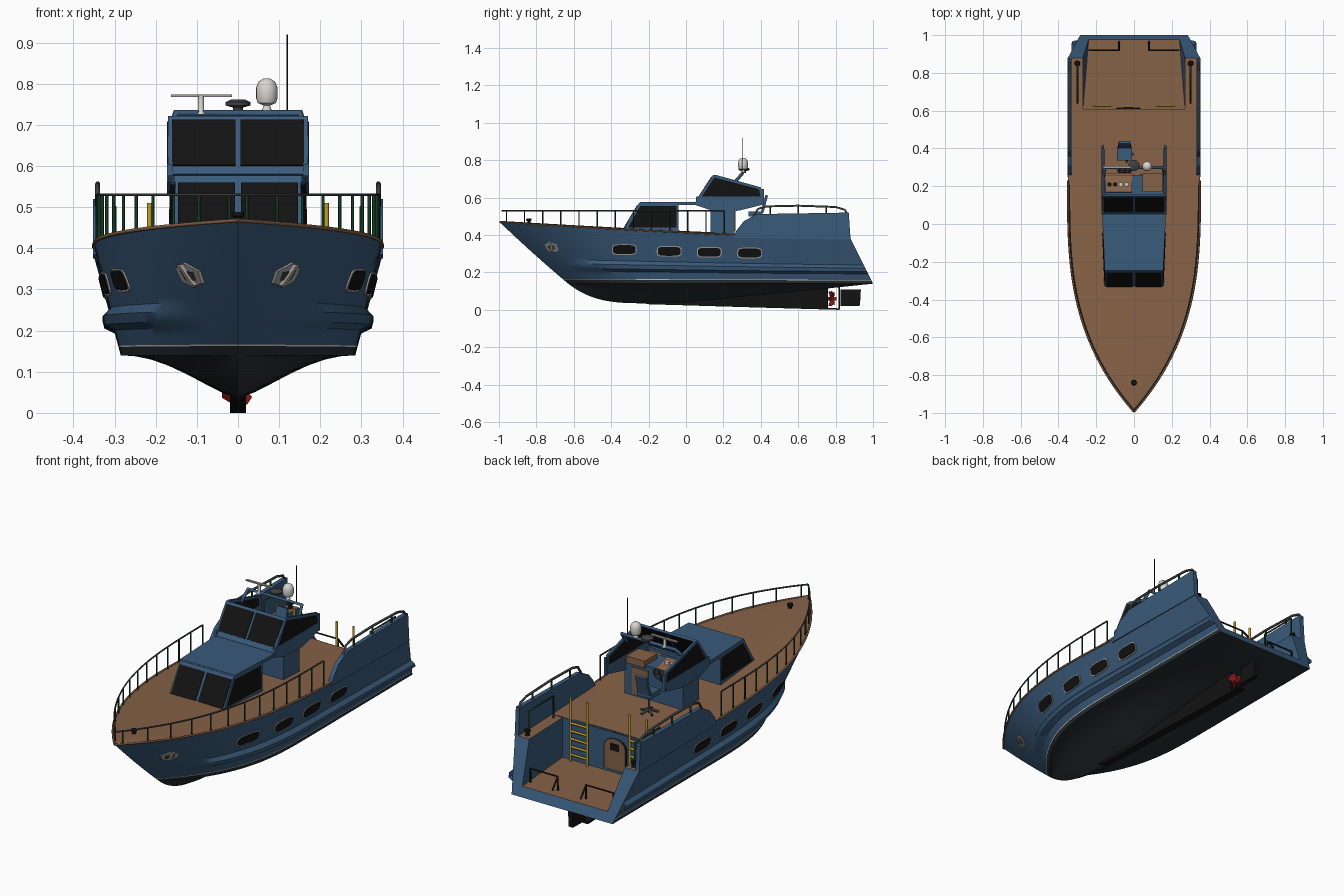
import bpy, bmesh, math
from mathutils import Vector as V

if "Cube" in bpy.data.objects:
    bpy.data.objects.remove(bpy.data.objects["Cube"])

def mat(name, r, g, b):
    m = bpy.data.materials.new(name)
    m.diffuse_color = (r, g, b, 1)
    m.use_nodes = True
    m.node_tree.nodes["Principled BSDF"].inputs["Base Color"].default_value = m.diffuse_color
    return m
BLUE = mat("hull_blue", .042, .103, .195)
BOTTOM = mat("bottom_charcoal", .022, .029, .034)
WOOD = mat("deck_brown", .24, .122, .063)
BLACK = mat("glass_black", .006, .006, .006)
GREY = mat("dark_metal", .05, .052, .055)
GREEN = mat("dark_green", .008, .045, .018)
SILVER = mat("silver", .38, .37, .35)
WHITE = mat("white", .68, .67, .63)
YELLOW = mat("yellow", .55, .36, .03)
RED = mat("red", .3, .012, .012)

def mesh(name, verts, faces, *mats, idx=None, smooth=None):
    me = bpy.data.meshes.new(name)
    me.from_pydata([tuple(v) for v in verts], [], faces)
    for m in mats: me.materials.append(m)
    if idx: me.polygons.foreach_set("material_index", idx)
    bm = bmesh.new(); bm.from_mesh(me)
    bmesh.ops.remove_doubles(bm, verts=bm.verts, dist=1e-5)
    bmesh.ops.recalc_face_normals(bm, faces=bm.faces)
    bm.to_mesh(me); bm.free()
    ob = bpy.data.objects.new(name, me)
    bpy.context.collection.objects.link(ob)
    if smooth:
        bpy.ops.object.select_all(action='DESELECT')
        ob.select_set(True); bpy.context.view_layer.objects.active = ob
        bpy.ops.object.shade_smooth_by_angle(angle=math.radians(smooth))
    return ob

def slab(name, a, b, m, smooth=None):
    """Closed solid between two matching outlines."""
    n = len(a)
    f = [list(range(n)), list(range(n, 2*n))] + [[i, (i+1) % n, n+(i+1) % n, n+i] for i in range(n)]
    return mesh(name, list(a)+list(b), f, m, smooth=smooth)

def side(name, yz, x0, x1, m, mirror=True):
    for s in ((1, -1) if mirror else (1,)):
        slab(name, [(s*x0, y, z) for y, z in yz], [(s*x1, y, z) for y, z in yz], m)

def box(name, x0, x1, y0, y1, z0, z1, m):
    side(name, [(y0, z0), (y1, z0), (y1, z1), (y0, z1)], x0, x1, m, False)

def plate(name, pts, t, m):
    p = [V(q) for q in pts]
    n = (p[1]-p[0]).cross(p[2]-p[0]).normalized()*t
    slab(name, p, [q+n for q in p], m)

def tubes(name, paths, r, m):
    cu = bpy.data.curves.new(name, 'CURVE')
    cu.dimensions = '3D'; cu.bevel_depth = r; cu.bevel_resolution = 1; cu.use_fill_caps = True
    for p in paths:
        sp = cu.splines.new('POLY'); sp.points.add(len(p)-1)
        for k, q in enumerate(p): sp.points[k].co = (*q, 1)
    ob = bpy.data.objects.new(name, cu)
    me = bpy.data.meshes.new_from_object(ob)
    bpy.data.objects.remove(ob)
    me.materials.clear(); me.materials.append(m)
    bpy.context.collection.objects.link(bpy.data.objects.new(name, me))

def lathe(name, c, rz, m, n=20):
    v = [(c[0]+r*math.cos(6.28319*k/n), c[1]+r*math.sin(6.28319*k/n), c[2]+z) for r, z in rz for k in range(n)]
    f = [[j*n+k, j*n+(k+1) % n, (j+1)*n+(k+1) % n, (j+1)*n+k] for j in range(len(rz)-1) for k in range(n)]
    mesh(name, v, f+[list(range(n)), list(range(len(v)-n, len(v)))], m, smooth=40)

# hull form: f runs from the chine (0) to the deck edge (1)
ZC = .14
def zs(y): return .38+.088*max(0, (.9-y)/1.9)**1.3
def y0(f): return -.63-.365*f
def y1(f): return 1-.12*f
def half(f, y):
    t = min(1, max(0, (y-y0(f))/(.8+.4*f)))
    return (.285+.065*f)*(1-(1-t)**3)
def hull_x(y, z): return half((z-ZC)/(zs(y)-ZC), y)
def keel(y): return .035+(.105*y if y > 0 else 0)+.105*max(0, (-.2-y)/.43)**3.2

F = [1, .9, .75, .6, .46, .42, .35, .27, .22, .15, .085, .073, 0]
G = [.88, .75, .6, .45, .3, .15, 0]
N, cols = 56, []
for i in range(N+1):
    u, c = (i/N)**1.5, []
    for f in F:
        y = y0(f)+(y1(f)-y0(f))*u
        b = .022*min(1, max(0, (y+.64)/.16)) if f in (.35, .27) else 0
        c.append((half(f, y)+b, y, ZC+f*(zs(y)-ZC)))
    yc = c[-1][1]
    for g in G:
        k = min(keel(yc), ZC)
        c.append((half(0, yc)*g, yc, k+(ZC-k)*math.sin(math.pi/2*g)**1.3))
    cols.append(c+[(-x, y, z) for x, y, z in c[-2::-1]])
R = len(cols[0])
faces, idx = [], []
for i in range(N):
    for j in range(R-1):
        faces.append([i*R+j, (i+1)*R+j, (i+1)*R+j+1, i*R+j+1])
        row = min(j, R-2-j)
        idx.append(0 if row < 10 else 2 if row == 10 else 1)
mesh("hull", [p for c in cols for p in c], faces, BLUE, BOTTOM, WHITE, idx=idx, smooth=35)

# open transom, stern well and decks
FL = .185
edge = [(half(f, y1(f)), y1(f), ZC+f*(zs(y1(f))-ZC)) for f in (0, .25, .5, .75, 1)]
yf = y1((FL-ZC)/.24)
tr = edge+[(.27, .88, zs(.88)), (.24, yf, FL)]
mesh("transom", tr+[(-x, y, z) for x, y, z in tr[::-1]], [list(range(14))], BLUE)
mesh("well_floor", [(.27, .61, FL), (.24, yf, FL), (-.24, yf, FL), (-.27, .61, FL)], [[0, 1, 2, 3]], WOOD)
box("well_front_wall", -.27, .27, .6, .61, FL, zs(.61), BLUE)
for s in (1, -1):
    mesh("well_side_wall", [(s*.27, .61, FL), (s*.24, yf, FL), (s*.27, .88, zs(.88)), (s*.27, .61, zs(.61))], [[0, 1, 2, 3]], BLUE)
    mesh("side_deck", [(s*.27, .61, zs(.61)), (s*.35, .61, zs(.61)), (s*.35, .88, zs(.88)), (s*.27, .88, zs(.88))], [[0, 1, 2, 3]], WOOD)
ys = [-.995+1.605*(i/40)**1.4 for i in range(41)]
dv = [(half(1, y)*k, y, zs(y)+.008*(1-k*k)) for y in ys for k in (-1, -.5, 0, .5, 1)]
mesh("main_deck", dv, [[i*5+j, i*5+j+1, i*5+j+6, i*5+j+5] for i in range(40) for j in range(4)], WOOD, smooth=30)
tubes("deck_edge", [[(s*half(1, y), y, zs(y)) for y in ys if y < .28] for s in (1, -1)], .005, WOOD)

# raised aft bulwarks with rails
side("bulwark", [(.25, .385), (.27, .425), (.31, .475), (.38, .512), (.87, .52), (.88, .375)], .33, .352, BLUE)
hoop = [(.36, .5), (.385, .54), (.43, .553), (.6, .557), (.8, .55), (.85, .535), (.868, .5)]
tubes("bulwark_rail", [[(s*.341, y, z) for y, z in hoop] for s in (1, -1)], .006, GREY)
tubes("bulwark_posts", [[(s*.341, y, .51), (s*.341, y, .555)] for s in (1, -1) for y in (.45, .6, .75)], .005, GREEN)
tubes("inner_rail", [[(s*.3, .64, .39), (s*.3, .64, .5), (s*.3, .84, .5), (s*.3, .84, .39)] for s in (1, -1)], .005, GREEN)

# bow rail
ry = [-.985+1.185*(i/40)**1.4 for i in range(41)]
tubes("bow_rail", [[(s*max(0, half(1, y)-.008), y, .53) for y in ry] for s in (1, -1)], .004, GREY)
tubes("bow_rail_posts", [[(s*(half(1, y)-.008), y, zs(y)), (s*(half(1, y)-.008), y, .53)]
      for s in (1, -1) for y in [-.96+.097*k for k in range(13)]], .004, GREEN)

# portholes and anchors follow the hull side
def on_hull(name, yz, off, m):
    for s in (1, -1):
        slab(name, [(s*(hull_x(y, z)+off), y, z) for y, z in yz], [(s*(hull_x(y, z)-.01), y, z) for y, z in yz], m)
def rounded(cy, cz, w, h):
    out = []
    for k in range(24):
        c, d = math.cos(k*math.pi/12), math.sin(k*math.pi/12)
        out.append((cy+w*math.copysign(abs(c)**.5, c), cz+h*math.copysign(abs(d)**.5, d)))
    return out
for cy, cz in ((-.33, .322), (-.09, .313), (.125, .308), (.34, .304)):
    on_hull("porthole_rim", rounded(cy, cz, .067, .029), .004, SILVER)
    on_hull("porthole_glass", rounded(cy, cz, .061, .024), .007, BLACK)
on_hull("anchor_plate", [(-.76, .345), (-.73, .365), (-.69, .35), (-.68, .32), (-.7, .305), (-.74, .315)], .008, SILVER)
on_hull("anchor_recess", [(-.742, .342), (-.705, .345), (-.7, .322), (-.73, .322)], .011, GREY)
on_hull("anchor_shank", [(-.728, .36), (-.718, .36), (-.712, .31), (-.722, .31)], .018, SILVER)

# forward cabin
b, t = .155, .165
lo = [(-b, -.34, .42), (b, -.34, .42), (.168, -.04, .41), (-.168, -.04, .41)]
hi = [(-.152, -.25, .572), (.152, -.25, .572), (t, -.04, .572), (-t, -.04, .572)]
slab("cabin", lo, hi, BLUE)
slab("cabin_roof", [(x, y, .56) for x, y in ((-.155, -.255), (.155, -.255), (.17, .08), (-.17, .08))],
     [(x, y, .577) for x, y in ((-.155, -.245), (.155, -.245), (.17, .08), (-.17, .08))], BLUE)
def pane(name, a, c, x0, x1):
    plate(name, [(x0, *a), (x1, *a), (x1, *c), (x0, *c)], .004, BLACK)
for x0, x1 in ((-.146, -.007), (.007, .146)):
    pane("cabin_windscreen", (-.331, .435), (-.258, .558), x0, x1)
for s in (1, -1):
    gl = [(s*.1575, -.31, .44), (s*.1685, -.05, .44), (s*.1655, -.05, .555), (s*.1535, -.245, .555)]
    slab("cabin_side_window", gl, [(x-s*.01, y, z) for x, y, z in gl], BLACK)

# open helm station on top
side("helm_wall", [(.05, .56), (.055, .605), (.415, .605), (.4, .56), (.28, .53), (.14, .53)], .158, .172, BLUE)
box("helm_console", -.165, .165, .13, .26, .4, .58, BLUE)
side("helm_side_frame", [(.055, .59), (.145, .72), (.165, .72), (.4, .655), (.415, .6)], .158, .17, BLUE)
side("helm_side_glass", [(.085, .607), (.152, .708), (.39, .645), (.398, .607)], .156, .173, BLACK)
plate("windscreen_frame", [(-.172, .053, .58), (.172, .053, .58), (.17, .147, .722), (-.17, .147, .722)], -.012, BLUE)
for x0, x1 in ((-.16, -.006), (.006, .16)):
    pane("helm_windscreen", (.067, .6), (.1395, .711), x0, x1)
    plate("windscreen_inner", [(x0, .08, .6), (x1, .08, .6), (x1, .1525, .711), (x0, .1525, .711)], -.002, BLACK)
side("rear_post", [(.405, .56), (.417, .56), (.417, .645), (.405, .645)], .16, .172, BLUE)
plate("dashboard", [(-.15, .17, .605), (-.15, .27, .575), (-.01, .27, .575), (-.01, .17, .605)], .008, WOOD)
box("side_cabinet", .045, .15, .17, .27, .57, .605, WOOD)
box("console_door", .03, .12, .26, .265, .42, .555, WOOD)
for x in (-.13, -.1, -.07, -.04):
    lathe("gauge", (x, .21, .6), [(.011, -.02), (.011, .004)], BLACK if x < -.08 else WHITE, 12)
ring = [(-.05+.035*math.cos(k*math.pi/8), .282+.012*math.sin(k*math.pi/8), .565+.033*math.sin(k*math.pi/8)) for k in range(17)]
tubes("steering_wheel", [ring, [ring[0], ring[8]], [ring[4], ring[12]]], .004, GREY)

# helm chair
box("chair_seat", -.09, -.01, .335, .41, .5, .525, BLUE)
plate("chair_back", [(-.085, .4, .52), (-.015, .4, .52), (-.02, .425, .615), (-.08, .425, .615)], -.014, BLUE)
tubes("chair_stand", [[(-.05, .37, .41), (-.05, .37, .5)]]+[[(-.05, .37, .425), (-.05+.045*math.cos(k*1.2566), .37+.045*math.sin(k*1.2566), .412)] for k in range(5)], .006, GREY)

# radar arch and instruments
arch = [(-.163, .25, .67), (-.152, .3, .728), (.152, .3, .728), (.163, .25, .67)]
tubes("radar_arch", [arch], .009, BLUE)
lathe("radar_dome", (.07, .305, .735), [(.012, 0), (.008, .012), (.022, .018), (.026, .03), (.026, .055), (.02, .07), (.008, .078)], WHITE)
lathe("centre_disc", (0, .31, .732), [(.012, 0), (.012, .01), (.03, .015), (.03, .023), (.016, .03)], GREY)
lathe("radar_stem", (-.09, .3, .725), [(.012, 0), (.007, .01), (.007, .045)], WHITE)
box("radar_bar", -.163, -.015, .295, .308, .768, .774, SILVER)
tubes("whip_antenna", [[(.12, .3, .73), (.12, .3, .92)]], .002, BLACK)

# stern ladders, door and platform rails
for s in (1, -1):
    tubes("ladder", [[(s*x, .625, FL), (s*x, .625, .51)] for x in (.12, .215)]
          + [[(s*.12, .625, z), (s*.215, .625, z)] for z in (.22, .26, .3, .34, .38)], .006, YELLOW)
arc = [(.058*math.cos(k*math.pi/8), .315+.045*math.sin(k*math.pi/8)) for k in range(9)]
def door(name, k, dy, m):
    o = [(-.03+x*k, z) for x, z in [(.058, .2)]+arc+[(-.058, .2)]]
    slab(name, [(x, .61, z) for x, z in o], [(x, .61+dy, z) for x, z in o], m)
door("door_frame", 1.12, .004, BLACK)
door("door", 1, .008, WOOD)
box("door_window", -.055, -.005, .617, .62, .3, .335, BLACK)
tubes("platform_rail", [[(s*.235, .92, FL), (s*.235, .92, .255), (s*.08, .92, .255), (s*.08, .92, FL)] for s in (1, -1)]
      + [[(s*.08, .92, .255), (s*.08, .965, .2)] for s in (1, -1)], .005, BLACK)

# deck bollards
for x, y in ((0, -.84), (.3, .85), (-.3, .85)):
    lathe("bollard", (x, y, zs(y)), [(.012, 0), (.008, .015), (.015, .02), (.013, .03)], BLACK, 12)

# skeg, rudder and propeller
side("skeg", [(-.25, .04), (-.2, .03), (.4, .012), (.82, 0), (.82, .008), (.76, .01), (.76, .12), (.4, .09)], -.02, .02, BLACK, False)
side("rudder", [(.825, .02), (.93, .022), (.935, .11), (.825, .11)], -.012, .012, BLACK, False)
tubes("rudder_post", [[(0, .82, 0.005), (0, .82, .13)]], .005, BLACK)
tubes("propeller_hub", [[(0, .755, .06), (0, .805, .06)]], .011, RED)
for k in range(4):
    a = k*math.pi/2+.5
    r, tn = V((math.cos(a), 0, math.sin(a))), V((-math.sin(a), .9, math.cos(a)))
    c = V((0, .78, .06))
    plate("propeller_blade", [c+r*.005-tn*.008, c+r*.035-tn*.018, c+r*.045, c+r*.035+tn*.018, c+r*.005+tn*.008], .003, RED)
